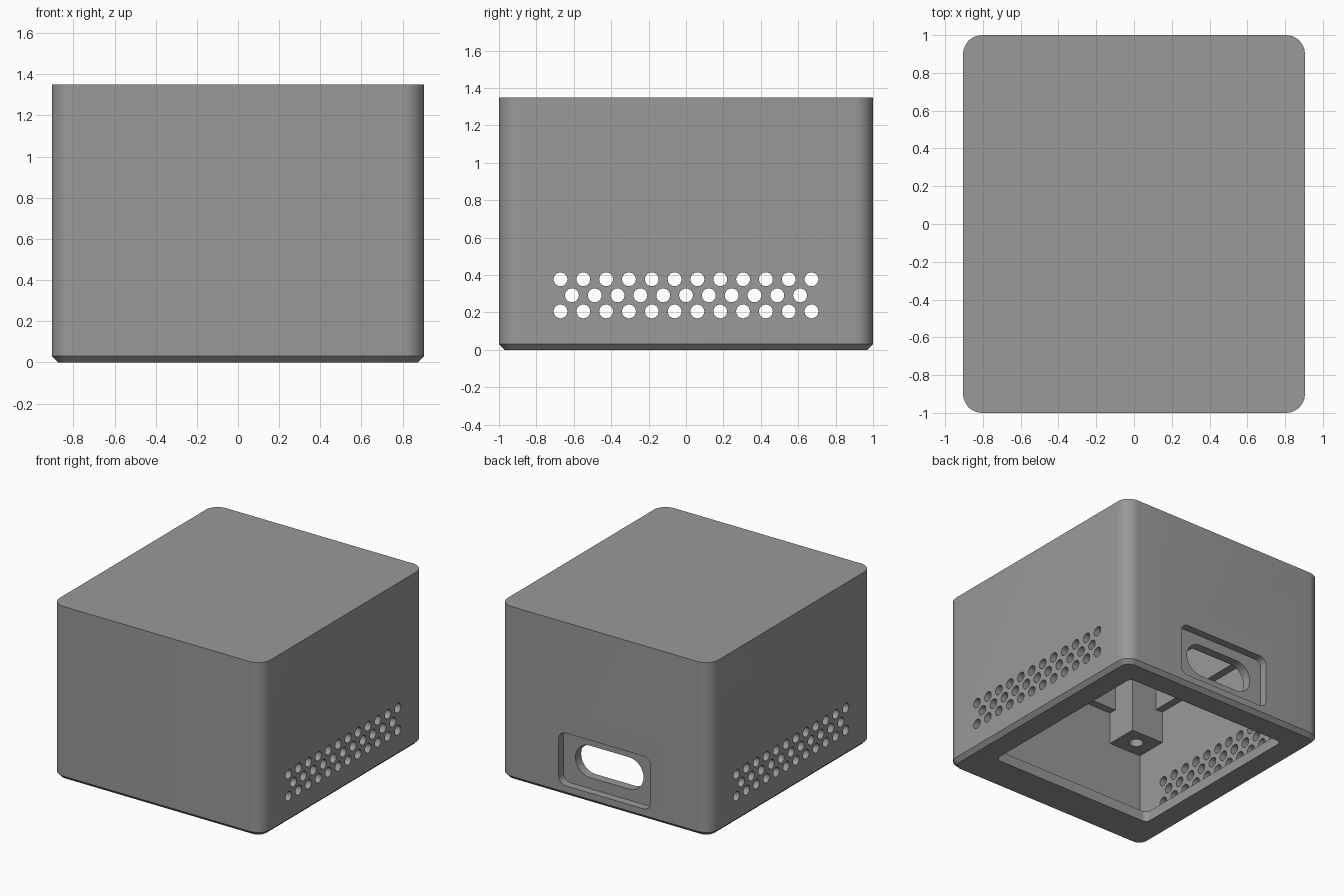
import bpy
import bmesh
import math
from mathutils import Vector

default_cube = bpy.data.objects.get("Cube")
if default_cube:
    bpy.data.objects.remove(default_cube, do_unlink=True)

grey = bpy.data.materials.new("matte_grey")
grey.use_nodes = True
grey.diffuse_color = (0.32, 0.32, 0.32, 1)
grey.node_tree.nodes["Principled BSDF"].inputs["Base Color"].default_value = (0.32, 0.32, 0.32, 1)

HALF_X, HALF_Y, HEIGHT = 0.905, 1.0, 1.35
WALL, CHAMFER, CORNER = 0.07, 0.03, 0.1


def rounded_rect(a, b, r, cx=0, cy=0, steps=8):
    """Outline of a rounded rectangle with half sizes a and b."""
    points = []
    for quarter, (sx, sy) in enumerate([(1, 1), (-1, 1), (-1, -1), (1, -1)]):
        for i in range(steps + 1):
            t = math.pi / 2 * (quarter + i / steps)
            points.append((cx + sx * (a - r) + r * math.cos(t),
                           cy + sy * (b - r) + r * math.sin(t)))
    return points


def loft(name, sections, axis="z"):
    """Solid through (outline, level) sections stacked along an axis."""
    place = {"x": lambda u, v, w: (w, u, v),
             "y": lambda u, v, w: (u, w, v),
             "z": lambda u, v, w: (u, v, w)}[axis]
    bm = bmesh.new()
    rings = [[bm.verts.new(place(u, v, w)) for u, v in outline] for outline, w in sections]
    for low, high in zip(rings, rings[1:]):
        for i in range(len(low)):
            j = (i + 1) % len(low)
            bm.faces.new((low[i], low[j], high[j], high[i]))
    bm.faces.new(rings[0][::-1])
    bm.faces.new(rings[-1])
    bmesh.ops.remove_doubles(bm, verts=bm.verts, dist=1e-5)
    bmesh.ops.recalc_face_normals(bm, faces=bm.faces)
    return add_mesh(name, bm)


def add_mesh(name, bm):
    mesh = bpy.data.meshes.new(name)
    bm.to_mesh(mesh)
    bm.free()
    mesh.materials.append(grey)
    obj = bpy.data.objects.new(name, mesh)
    bpy.context.collection.objects.link(obj)
    return obj


def box(name, low, high):
    bm = bmesh.new()
    bmesh.ops.create_cube(bm, size=1)
    low, high = Vector(low), Vector(high)
    for v in bm.verts:
        v.co = [(a + b) / 2 + c * (b - a) for a, b, c in zip(low, high, v.co)]
    return add_mesh(name, bm)


def combine(target, tool, operation="DIFFERENCE"):
    """Apply a boolean and discard its tool."""
    mod = target.modifiers.new(tool.name, "BOOLEAN")
    mod.operation, mod.object, mod.solver = operation, tool, "EXACT"
    bpy.context.view_layer.update()
    graph = bpy.context.evaluated_depsgraph_get()
    mesh = bpy.data.meshes.new_from_object(target.evaluated_get(graph))
    target.modifiers.clear()
    target.data = mesh
    bpy.data.objects.remove(tool, do_unlink=True)


# Outer shell with a chamfered lower rim
full = rounded_rect(HALF_X, HALF_Y, CORNER)
rim = rounded_rect(HALF_X - CHAMFER, HALF_Y - CHAMFER, CORNER - CHAMFER)
case = loft("enclosure", [(rim, 0), (full, CHAMFER), (full, HEIGHT)])

# Hollow interior: walls thicken above a ledge, and a lip surrounds the open base
inner_x, inner_y = HALF_X - WALL, HALF_Y - WALL
step = 0.06
ledge, ceiling, lip = 0.95, 1.28, 0.08
combine(case, box("lower_cavity", (-inner_x, -inner_y, lip), (inner_x, inner_y, ledge)))
combine(case, box("upper_cavity", (step - inner_x, step - inner_y, ledge - 0.1),
                  (inner_x - step, inner_y - step, ceiling)))
opening = rounded_rect(0.705, 0.75, 0.04, cy=0.05)
combine(case, loft("base_opening", [(opening, -0.1), (opening, lip + 0.1)]))

# Rear socket: backing pad, recessed panel, rounded slot
port_z = 0.285
combine(case, box("port_backing", (-0.45, inner_y - 0.06, 0.04), (0.45, inner_y + 0.03, 0.53)), "UNION")
recess = rounded_rect(0.395, 0.205, 0.06, cy=port_z)
combine(case, loft("port_recess", [(recess, HALF_Y - 0.06), (recess, HALF_Y + 0.1)], "y"))
slot = rounded_rect(0.293, 0.124, 0.124, cy=port_z + 0.005)
combine(case, loft("port_slot", [(slot, 0.7), (slot, HALF_Y + 0.1)], "y"))

# Staggered vent holes through both side walls
pitch = 0.122
for row, count in enumerate((12, 11, 12)):
    for i in range(count):
        y = (i - (count - 1) / 2) * pitch
        hole = rounded_rect(0.037, 0.037, 0.037, y, 0.205 + 0.086 * row, steps=6)
        combine(case, loft("vent_hole", [(hole, -1.1), (hole, 1.1)], "x"))

# Screw posts in the four inner corners
parts = [case]
for sx, side in ((1, "left"), (-1, "right")):
    for sy, end in ((1, "back"), (-1, "front")):
        xs = sorted((sx * 0.556, sx * (inner_x + 0.02)))
        ys = sorted((sy * 0.68, sy * (inner_y + 0.02)))
        post = box(f"{end}_{side}_screw_post", (xs[0], ys[0], 0.7), (xs[1], ys[1], ceiling + 0.02))
        bore = rounded_rect(0.05, 0.05, 0.05, sx * 0.695, sy * 0.805, steps=5)
        combine(post, loft("screw_bore", [(bore, 0.5), (bore, 1.1)]))
        parts.append(post)

# Smooth rounded corners, crisp edges
bpy.ops.object.select_all(action="DESELECT")
for obj in parts:
    obj.select_set(True)
bpy.context.view_layer.objects.active = case
bpy.ops.object.shade_smooth_by_angle(angle=math.radians(30))
